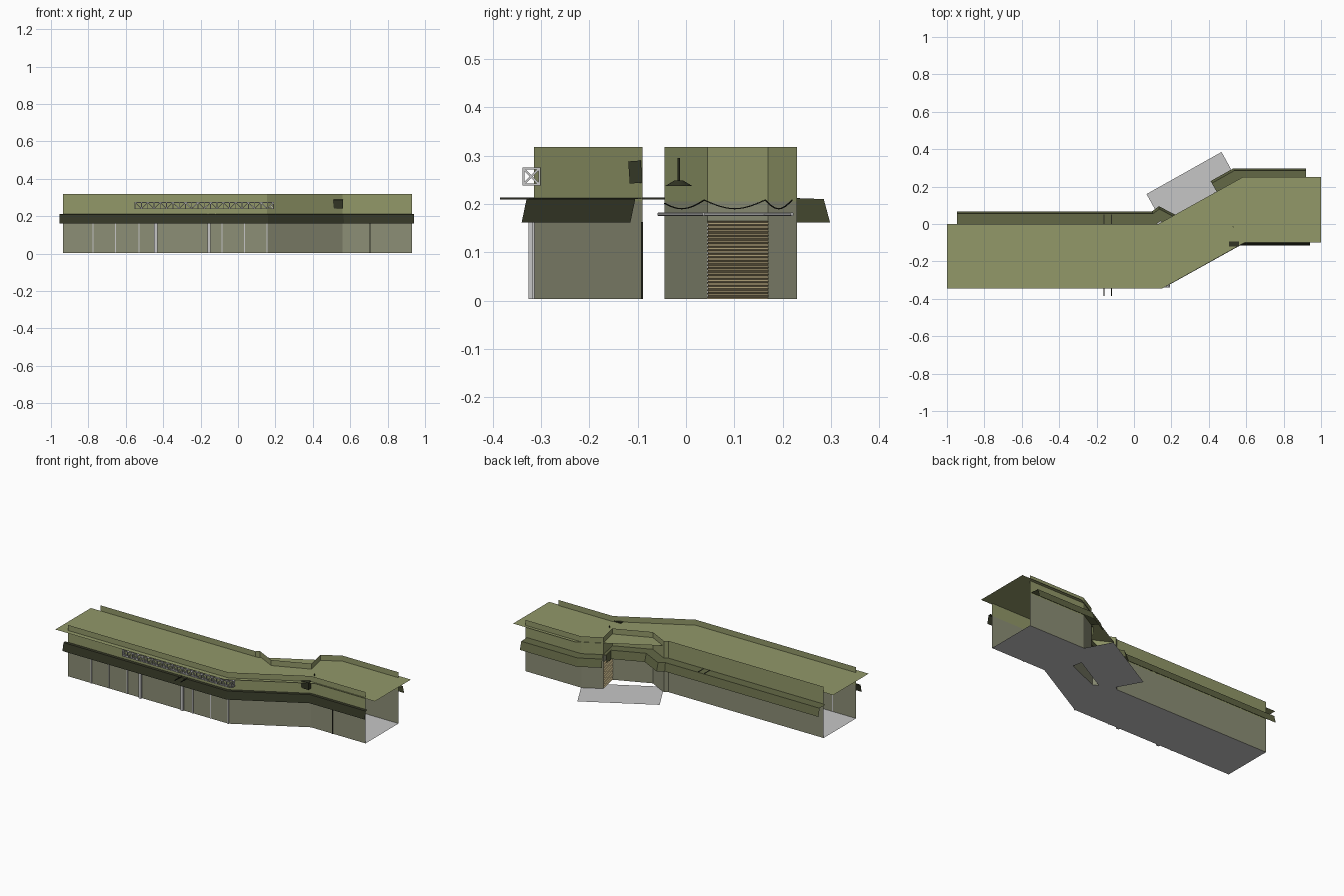
import bpy, bmesh, math
from mathutils import Vector

if "Cube" in bpy.data.objects:
    bpy.data.objects.remove(bpy.data.objects["Cube"])


def mat(name, r, g, b):
    m = bpy.data.materials.new(name)
    m.diffuse_color = [((c / 255 + 0.055) / 1.055) ** 2.4 for c in (r, g, b)] + [1]
    m.use_nodes = True
    m.node_tree.nodes["Principled BSDF"].inputs["Base Color"].default_value = m.diffuse_color
    return m


OLIVE = mat("olive", 146, 152, 105)
WALL = mat("grey_olive", 140, 142, 118)
AWN = mat("awning_olive", 98, 103, 69)
DARK = mat("dark_olive", 52, 55, 38)
GREY = mat("light_grey", 198, 198, 198)
TAN = mat("shutter_tan", 186, 170, 128)
BLACK = mat("near_black", 40, 42, 32)


def obj(name, verts, faces, m):
    me = bpy.data.meshes.new(name)
    me.from_pydata([tuple(v) for v in verts], [], faces)
    me.materials.append(m)
    o = bpy.data.objects.new(name, me)
    bpy.context.collection.objects.link(o)
    return o


def offset(path, d):
    """Shift a 2D path to the right of travel with mitred corners."""
    pts = [Vector(p) for p in path]
    out = []
    for i, p in enumerate(pts):
        dirs = []
        if i > 0:
            dirs.append((p - pts[i - 1]).normalized())
        if i < len(pts) - 1:
            dirs.append((pts[i + 1] - p).normalized())
        ns = [Vector((t.y, -t.x)) for t in dirs]
        n = sum(ns, Vector((0, 0))).normalized()
        out.append(p + n * d / max(n.dot(ns[0]), 0.4))
    return out


def sweep(name, path, profile, m):
    """Sheet along path; profile is (outward offset, height), bottom to top."""
    verts, faces, k = [], [], len(path)
    for d, z in profile:
        verts += [(p.x, p.y, z) for p in offset(path, d)]
    for j in range(len(profile) - 1):
        for i in range(k - 1):
            a = j * k + i
            faces.append((a, a + 1, a + 1 + k, a + k))
    return obj(name, verts, faces, m)


def slab(name, pts, z, m):
    return obj(name, [(x, y, z) for x, y in pts], [tuple(range(len(pts)))], m)


def bars(name, segs, t, m, sides=4):
    """Thin prisms between pairs of points."""
    verts, faces = [], []
    for a, b in segs:
        a, b = Vector(a), Vector(b)
        q = (b - a).to_track_quat('Z', 'Y')
        s = len(verts)
        for e in (a, b):
            for i in range(sides):
                w = math.tau * (i + 0.5) / sides
                verts.append(e + q @ Vector((t * math.cos(w), t * math.sin(w), 0)))
        for i in range(sides):
            j = (i + 1) % sides
            faces.append((s + i, s + j, s + sides + j, s + sides + i))
        faces.append(tuple(s + i for i in reversed(range(sides))))
        faces.append(tuple(s + sides + i for i in range(sides)))
    return obj(name, verts, faces, m)


def box(name, c, size, m, rot=(0, 0, 0)):
    bpy.ops.mesh.primitive_cube_add(size=1, location=c, rotation=rot)
    o = bpy.context.object
    o.name, o.scale = name, size
    o.data.materials.append(m)
    return o


# Plan: front runs left to right, back runs right to left (outside on the right)
front = [(-.935, -.315), (.155, -.315), (.56, -.09), (.93, -.09)]
back_r = [(.93, .23), (.55, .23), (.443, .17)]
shutter = [(.443, .17), (.468, .045)]
back_l = [(.468, .045), (.257, -.045), (.14, .015), (.12, 0), (-.935, 0)]
back = back_r + back_l

# Floor and alcove paving
slab("floor", front + back, .003, GREY)
slab("alcove_paving", [(.067, .16), (.183, -.05), (.584, .175), (.468, .385)], 0, GREY)

# Walls: lower shopfronts, upper parapets
for name, p in (("front", front), ("back_right", back_r), ("back_left", back_l)):
    sweep(name + "_lower_wall", p, [(0, .003), (0, .205)], WALL)
sweep("front_upper_wall", front, [(0, .205), (0, .318)], OLIVE)
sweep("back_upper_wall", back, [(0, .205), (0, .318)], OLIVE)

# Roof sheet, just below the parapet tops
slab("roof", [(-1, -.345), (.15, -.345), (.59, -.1), (1, -.1),
              (1, .25), (.58, .25), (.13, 0), (-1, 0)], .284, OLIVE)

# Awnings
front_ext = [(-.955, -.315)] + front[1:3] + [(.942, -.09)]
sweep("front_awning", front_ext, [(.025, .162), (.015, .21), (0, .212)], DARK)
deep = [(.068, .162), (.055, .21), (0, .212)]
sweep("back_awning_right", [(.92, .23)] + back_r[1:], deep, AWN)
sweep("back_awning_left", back_l[:-1] + [(-.947, 0)], deep, AWN)
sweep("shutter_awning", shutter, [(.02, .162), (.015, .21), (0, .212)], AWN)

# Ribbed roller shutter
ribs = [(.004 if i % 2 else -.004, .003 + .162 * i / 44) for i in range(45)]
sweep("roller_shutter", shutter, ribs, TAN)
sweep("shutter_header", shutter, [(0, .165), (0, .205)], WALL)

# Front posts and thin mullions
for x in (-.44, -.155):
    box("front_post", (x, -.32, .083), (.018, .012, .16), GREY)
for x in (-.775, -.655, -.53, -.085, .035, .155):
    box("front_mullion", (x, -.316, .083), (.006, .005, .16), GREY)
box("door_seam", (.705, -.091, .083), (.005, .004, .16), BLACK)

# Lattice truss on the front parapet
x0, x1, n, h = -.55, .19, 22, .0165
yc, zc = -.32, .257
ring = [(-h, -h), (h, -h), (h, h), (-h, h)]
segs = [((x0, yc + a, zc + b), (x1, yc + a, zc + b)) for a, b in ring]
for i in range(n + 1):
    x, xn = x0 + (x1 - x0) * i / n, x0 + (x1 - x0) * (i + 1) / n
    for k in range(4):
        (a, b), (c, d) = ring[k], ring[(k + 1) % 4]
        segs.append(((x, yc + a, zc + b), (x, yc + c, zc + d)))
        if i < n:
            if i % 2:
                a, b, c, d = c, d, a, b
            segs.append(((x, yc + a, zc + b), (xn, yc + c, zc + d)))
for x in (x0, x1):
    segs += [((x, yc - h, zc - h), (x, yc + h, zc + h)),
             ((x, yc - h, zc + h), (x, yc + h, zc - h))]
bars("front_truss", segs, .003, GREY)

# Tilted box on the front parapet
box("parapet_box", (.535, -.105, .266), (.052, .026, .046), DARK, (math.radians(4), 0, 0))

# Cross rods
bars("cross_rods", [((x, -.385, .211), (x, .052, .211)) for x in (-.16, -.12)], .003, BLACK)

# Hanging lamp
bars("lamp_stem", [((.53, -.015, .245), (.53, -.015, .295))], .003, DARK, 8)
bpy.ops.mesh.primitive_cone_add(vertices=20, radius1=.028, radius2=.008, depth=.012,
                                location=(.53, -.015, .243))
bpy.context.object.name = "lamp_shade"
bpy.context.object.data.materials.append(DARK)

# Pipe and drooping cable inside the alcove walls
inner = offset(back[1:5], -.012)
bars("inner_pipe", [((*inner[i], .179), (*inner[i + 1], .179)) for i in range(3)], .004, GREY, 8)
cable = []
for i in range(3):
    a, b = inner[i], inner[i + 1]
    for k in range(8):
        cable.append((*a.lerp(b, k / 8), .208 - .018 * math.sin(math.pi * k / 8)))
bars("inner_cable", list(zip(cable, cable[1:])), .0015, BLACK)
